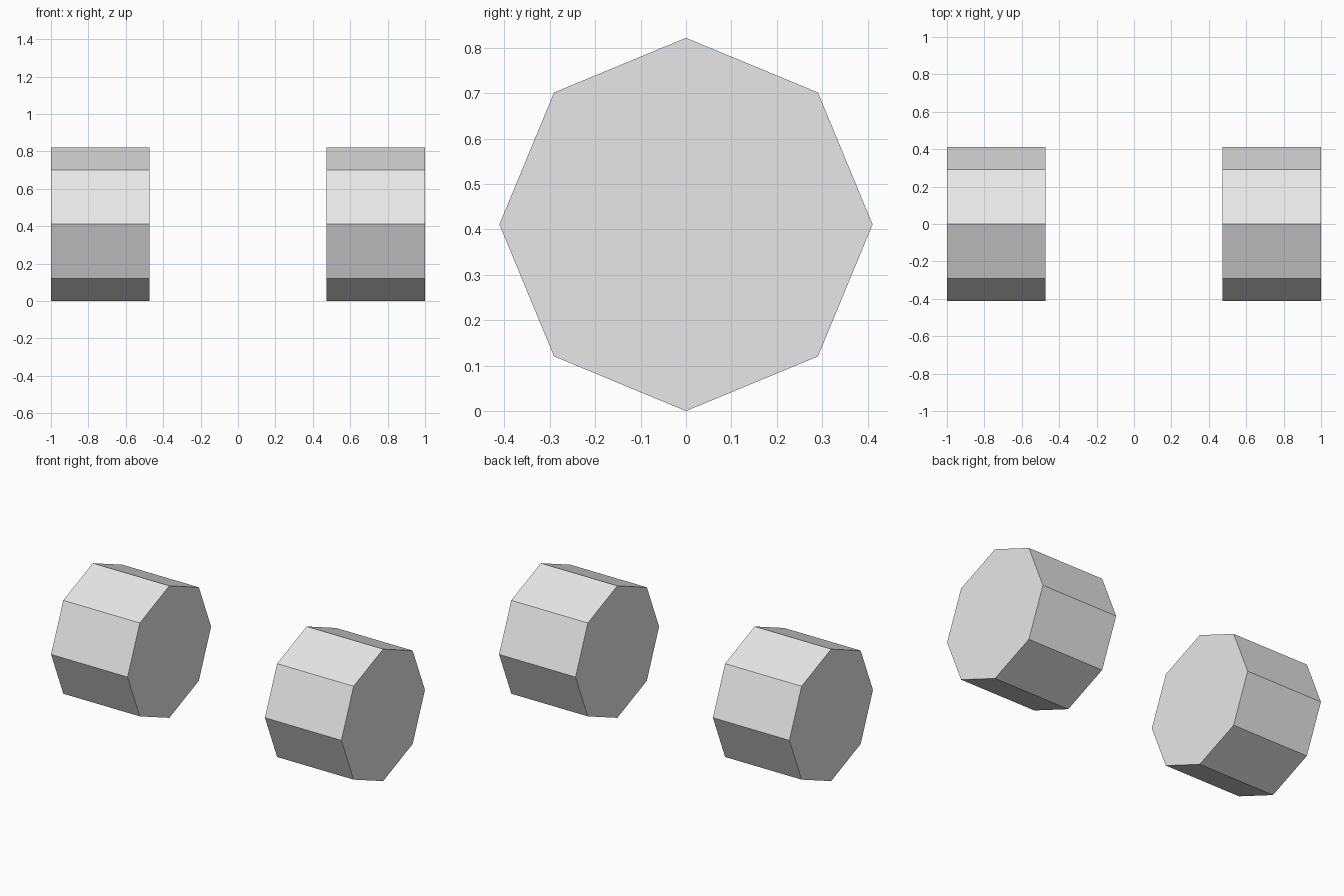
import bpy
from math import pi

cube = bpy.data.objects.get("Cube")
if cube:
    bpy.data.objects.remove(cube, do_unlink=True)

RADIUS = 0.411
WIDTH = 0.527

# Plain grey for both wheels
grey = bpy.data.materials.new("light_grey")
grey.use_nodes = True
colour = (0.8, 0.8, 0.8, 1)
grey.diffuse_color = colour
grey.node_tree.nodes["Principled BSDF"].inputs["Base Color"].default_value = colour


def add_wheel(name, side):
    """Flat-shaded eight-sided wheel with its axle along x and a corner at the bottom."""
    bpy.ops.mesh.primitive_cylinder_add(
        vertices=8, radius=RADIUS, depth=WIDTH,
        location=(side * (1 - WIDTH / 2), 0, RADIUS), rotation=(0, pi / 2, 0))
    wheel = bpy.context.object
    wheel.name = name
    wheel.data.materials.append(grey)
    bpy.ops.object.transform_apply(location=False, rotation=True, scale=False)


# Left and right wheels
add_wheel("left_wheel", 1)
add_wheel("right_wheel", -1)
